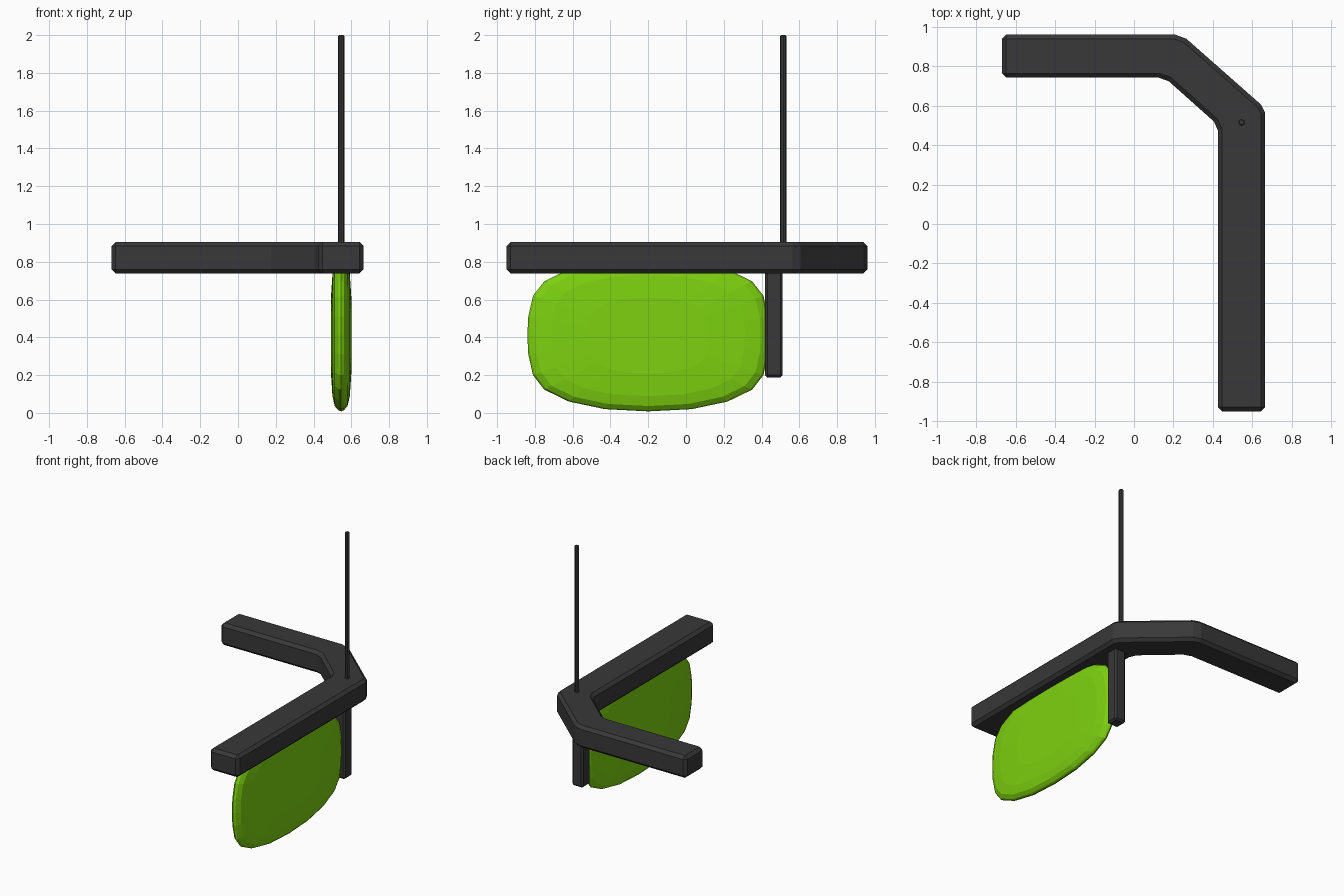
import bpy, bmesh, math

if "Cube" in bpy.data.objects:
    bpy.data.objects.remove(bpy.data.objects["Cube"])


def material(name, rgb):
    m = bpy.data.materials.new(name)
    m.diffuse_color = (*rgb, 1)
    m.use_nodes = True
    m.node_tree.nodes["Principled BSDF"].inputs["Base Color"].default_value = m.diffuse_color
    return m


GREY = material("dark grey", (0.04, 0.04, 0.04))
GREEN = material("lime green", (0.205, 0.64, 0.005))


def finish(bm, name, mat, bevel=0):
    bmesh.ops.recalc_face_normals(bm, faces=bm.faces)
    me = bpy.data.meshes.new(name)
    bm.to_mesh(me)
    bm.free()
    me.materials.append(mat)
    ob = bpy.data.objects.new(name, me)
    bpy.context.collection.objects.link(ob)
    if bevel:
        mod = ob.modifiers.new("Bevel", 'BEVEL')
        mod.width = bevel
        mod.segments = 1
        mod.limit_method = 'ANGLE'
        mod.angle_limit = math.radians(50)
    return ob


def prism(name, outline, z0, z1, mat, bevel):
    bm = bmesh.new()
    face = bm.faces.new([bm.verts.new((x, y, z0)) for x, y in outline])
    top = bmesh.ops.extrude_face_region(bm, geom=[face])["geom"]
    verts = [g for g in top if isinstance(g, bmesh.types.BMVert)]
    bmesh.ops.translate(bm, verts=verts, vec=(0, 0, z1 - z0))
    return finish(bm, name, mat, bevel)


# Bent headband: front-to-back temple arm, angled corner, cross arm
prism("headband", [
    (-0.67, 0.96), (0.21, 0.96), (0.265, 0.94), (0.645, 0.605), (0.665, 0.565),
    (0.665, -0.95), (0.425, -0.95), (0.425, 0.475), (0.405, 0.52),
    (0.175, 0.725), (0.125, 0.742), (-0.67, 0.742)], 0.738, 0.905, GREY, 0.022)

# Square post hanging under the corner
prism("hanging_post", [(0.5, 0.418), (0.592, 0.418), (0.592, 0.512), (0.5, 0.512)],
      0.187, 0.8, GREY, 0.013)

# Thin antenna rod
prism("antenna", [(0.546 + 0.017 * math.cos(math.tau * i / 8),
                   0.515 + 0.017 * math.sin(math.tau * i / 8)) for i in range(8)],
      0.8, 2.0, GREY, 0.005)

# Cushion-shaped lens: concentric rounded-rectangle rings on both sides
quarter = [(0.64, 0.0), (0.635, 0.1), (0.61, 0.21), (0.55, 0.287),
           (0.42, 0.35), (0.23, 0.39)]
ring = (quarter + [(0, 0.402)] + [(-y, z) for y, z in reversed(quarter)]
        + [(-y, -z) for y, z in quarter[1:]] + [(0, -0.402)]
        + [(y, -z) for y, z in reversed(quarter[1:])])
steps = [(0.5, -0.054), (0.8, -0.046), (0.93, -0.034), (0.985, -0.015)]
steps += [(1, 0)] + [(s, -x) for s, x in reversed(steps)]
bm = bmesh.new()
loops = [[bm.verts.new((0.546 + x, -0.2 + y * s, 0.41 + z * s)) for y, z in ring]
         for s, x in steps]
n = len(ring)
for a, b in zip(loops, loops[1:]):
    for i in range(n):
        j = (i + 1) % n
        bm.faces.new((a[i], a[j], b[j], b[i]))
bm.faces.new(loops[0])
bm.faces.new(loops[-1])
finish(bm, "lens", GREEN)
